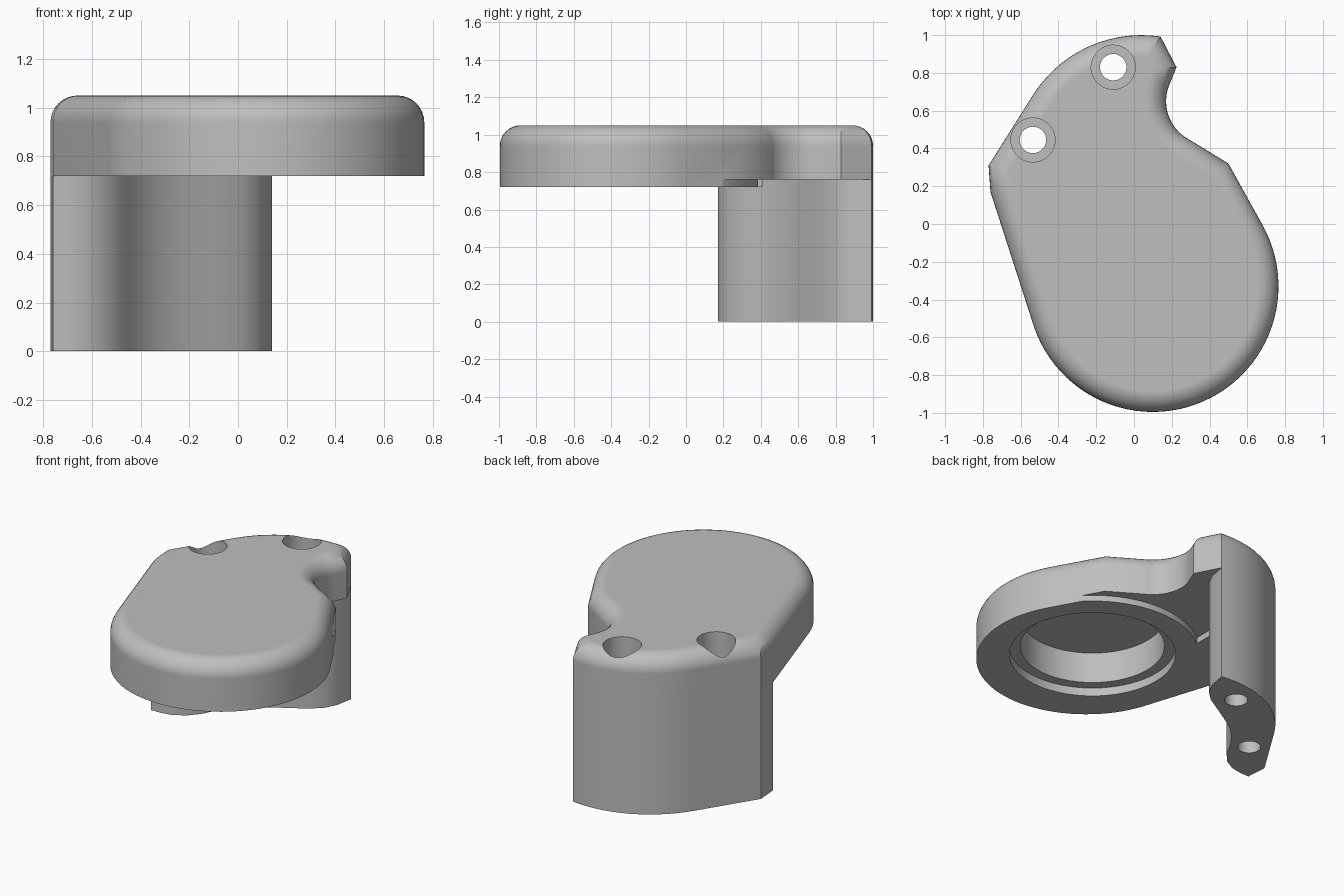
import bpy, bmesh
from math import radians, cos, sin

cube = bpy.data.objects.get("Cube")
if cube:
    bpy.data.objects.remove(cube, do_unlink=True)

# Single plain grey material
grey = bpy.data.materials.new("plain grey")
grey.use_nodes = True
COLOUR = (0.52, 0.52, 0.52, 1)
grey.diffuse_color = COLOUR
grey.node_tree.nodes["Principled BSDF"].inputs["Base Color"].default_value = COLOUR


def arc(cx, cy, r, start, end, n):
    """Points along an arc, angles in degrees."""
    angles = [radians(start + (end - start) * i / n) for i in range(n + 1)]
    return [(cx + r * cos(a), cy + r * sin(a)) for a in angles]


def circle(cx, cy, r, n=64):
    return arc(cx, cy, r, 0, 360, n)[:-1]


def prism(name, outline, z0, z1, fillet=0):
    """Extrude an outline upward, optionally rounding its top rim."""
    bm = bmesh.new()
    base = bm.faces.new([bm.verts.new((x, y, z0)) for x, y in outline])
    ext = bmesh.ops.extrude_face_region(bm, geom=[base], use_keep_orig=True)
    top = [v for v in ext["geom"] if isinstance(v, bmesh.types.BMVert)]
    for v in top:
        v.co.z = z1
    bmesh.ops.recalc_face_normals(bm, faces=bm.faces)
    if fillet:
        rim = [e for e in bm.edges if all(v.co.z > z1 - 1e-5 for v in e.verts)]
        bmesh.ops.bevel(bm, geom=rim, offset=fillet, offset_type='OFFSET',
                        segments=8, profile=0.5, affect='EDGES', clamp_overlap=False)
        bmesh.ops.recalc_face_normals(bm, faces=bm.faces)
    mesh = bpy.data.meshes.new(name)
    bm.to_mesh(mesh)
    bm.free()
    mesh.materials.append(grey)
    obj = bpy.data.objects.new(name, mesh)
    bpy.context.collection.objects.link(obj)
    return obj


def cut(target, cutters):
    """Subtract each cutter and bake the result into the target mesh."""
    for c in cutters:
        mod = target.modifiers.new("cut", 'BOOLEAN')
        mod.operation, mod.solver, mod.object = 'DIFFERENCE', 'EXACT', c
        graph = bpy.context.evaluated_depsgraph_get()
        graph.update()
        baked = bpy.data.meshes.new_from_object(target.evaluated_get(graph))
        target.modifiers.clear()
        target.data = baked


# Outer wall shared by plate and leg, then the plate's hooked outline
left_foot = (-0.76, 0.17)
back_wall = [left_foot, (-0.77, 0.31)] + arc(0.04, 0.32, 0.68, 148, 81.5, 14)
notch = [(0.225, 0.83)] + arc(0.40, 0.65, 0.23, 155, 234, 12)
round_front = arc(0.10, -0.33, 0.665, 29, -161, 48)
plate = prism("cover_plate", back_wall + notch + [(0.5, 0.32)] + round_front,
              0.72, 1.05, fillet=0.11)

# Tall leg with an S-curved inner face
inner_face = [(0.12, 0.88), (0.08, 0.80), (0.01, 0.735), (-0.1, 0.67), (-0.2, 0.61),
              (-0.3, 0.545), (-0.38, 0.465), (-0.44, 0.38), (-0.48, 0.30),
              (-0.54, 0.23), (-0.62, 0.185), (-0.69, 0.172)]
leg = prism("mounting_leg", back_wall + inner_face, 0, 0.765)

# Underside: stepped relief around the boss, and a two-stage round pocket
relief = prism("relief_cutter",
               arc(0.11, -0.26, 0.645, 43, 128.3, 28) +
               [(-0.29, 0.41), (-0.9, 0.41), (-0.9, 1.2), (0.9, 1.2), (0.9, 0.18)],
               0.5, 0.76)
pocket = prism("pocket_cutter", circle(0.11, -0.26, 0.436), 0.5, 0.98)
ledge = prism("ledge_cutter", circle(0.11, -0.26, 0.503), 0.5, 0.775)

# Counterbored screw holes
shafts, heads = [], []
for x, y in [(-0.11, 0.83), (-0.535, 0.445)]:
    shafts.append(prism("shaft_cutter", circle(x, y, 0.07, 32), -0.2, 1.3))
    heads.append(prism("head_cutter", circle(x, y, 0.117, 40), 0.80, 1.3))

cut(plate, [relief, pocket, ledge] + shafts + heads)
cut(leg, shafts)
for c in [relief, pocket, ledge] + shafts + heads:
    bpy.data.objects.remove(c, do_unlink=True)

# Smooth curved walls, keep real corners sharp
for o in bpy.context.view_layer.objects:
    o.select_set(o in (plate, leg))
bpy.context.view_layer.objects.active = plate
bpy.ops.object.shade_smooth_by_angle(angle=radians(30))
for o in (plate, leg):
    o.modifiers.new("even_shading", 'WEIGHTED_NORMAL').keep_sharp = True
